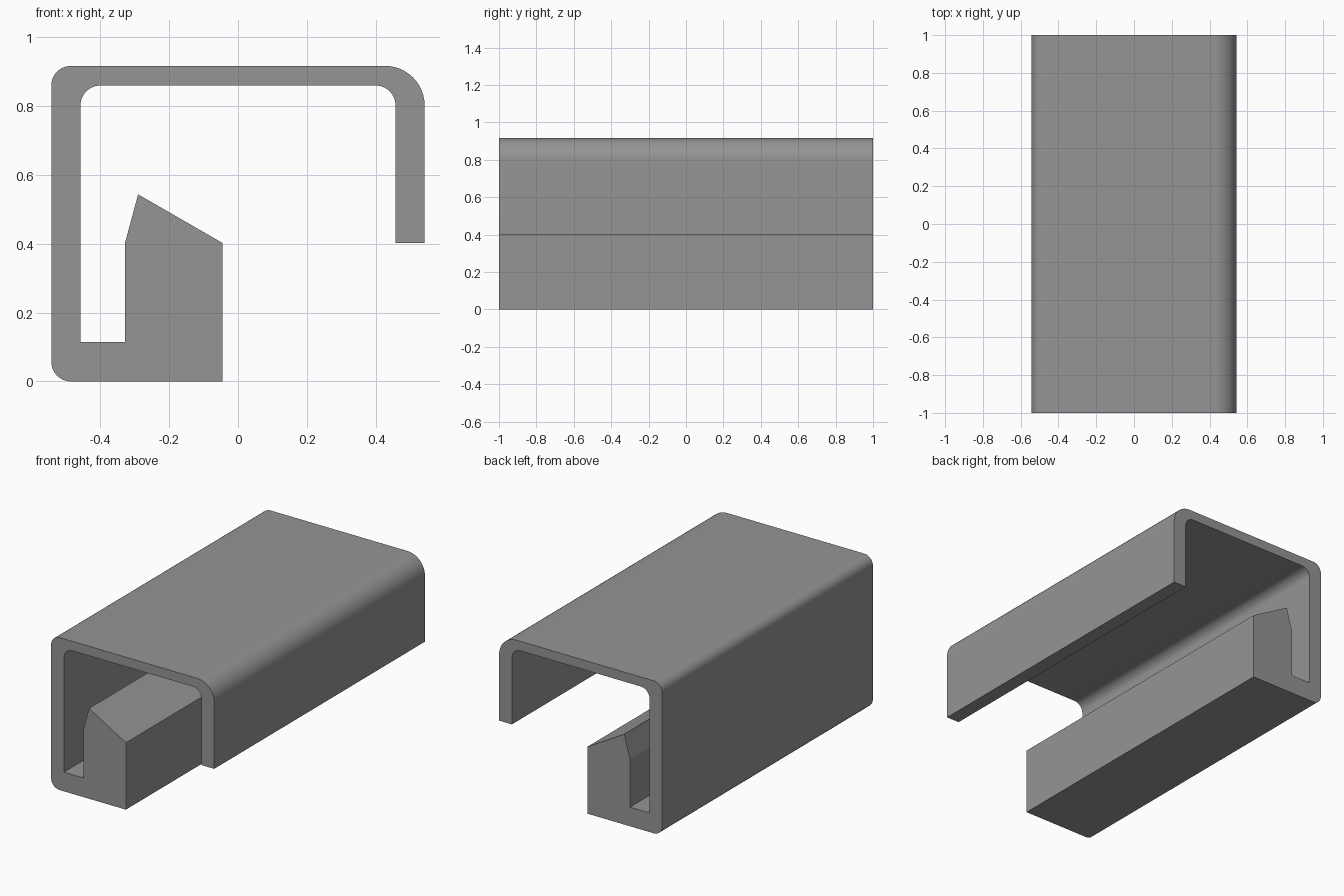
import bpy, bmesh, math

if "Cube" in bpy.data.objects:
    bpy.data.objects.remove(bpy.data.objects["Cube"])

LENGTH = 2.0
SEGMENTS = 12

# Cross-section corners: x, z, fillet radius
SECTION = [
    (-0.542, 0.0, 0.057), (-0.045, 0.0, 0), (-0.045, 0.402, 0),
    (-0.29, 0.543, 0), (-0.328, 0.402, 0), (-0.328, 0.115, 0),
    (-0.457, 0.115, 0), (-0.457, 0.859, 0.057), (0.457, 0.859, 0.057),
    (0.457, 0.402, 0), (0.542, 0.402, 0), (0.542, 0.916, 0.115),
    (-0.542, 0.916, 0.057),
]


def rounded(section):
    """Replace each filleted right-angle corner with an arc."""
    points = []
    for i, (x, z, r) in enumerate(section):
        if r == 0:
            points.append((x, z))
            continue
        dirs = []
        for nx, nz, _ in (section[i - 1], section[(i + 1) % len(section)]):
            d = math.hypot(nx - x, nz - z)
            dirs.append(((nx - x) / d, (nz - z) / d))
        (ax, az), (bx, bz) = dirs
        for k in range(SEGMENTS + 1):
            t = math.pi / 2 * k / SEGMENTS
            u, v = r * (1 - math.sin(t)), r * (1 - math.cos(t))
            points.append((x + ax * u + bx * v, z + az * u + bz * v))
    return points


# Channel with hooked lip, extruded along y
bm = bmesh.new()
verts = [bm.verts.new((x, -LENGTH / 2, z)) for x, z in rounded(SECTION)]
face = bm.faces.new(verts)
result = bmesh.ops.extrude_face_region(bm, geom=[face], use_keep_orig=True)
moved = [g for g in result["geom"] if isinstance(g, bmesh.types.BMVert)]
bmesh.ops.translate(bm, verts=moved, vec=(0, LENGTH, 0))
bmesh.ops.recalc_face_normals(bm, faces=bm.faces)
mesh = bpy.data.meshes.new("clip_channel")
bm.to_mesh(mesh)
bm.free()

channel = bpy.data.objects.new("clip_channel", mesh)
bpy.context.collection.objects.link(channel)

# Plain grey finish
grey = bpy.data.materials.new("grey")
grey.diffuse_color = (0.3, 0.3, 0.3, 1)
grey.use_nodes = True
grey.node_tree.nodes["Principled BSDF"].inputs["Base Color"].default_value = grey.diffuse_color
mesh.materials.append(grey)

# Smooth fillets, sharp edges elsewhere
bpy.context.view_layer.objects.active = channel
channel.select_set(True)
bpy.ops.object.shade_smooth_by_angle(angle=math.radians(12))
